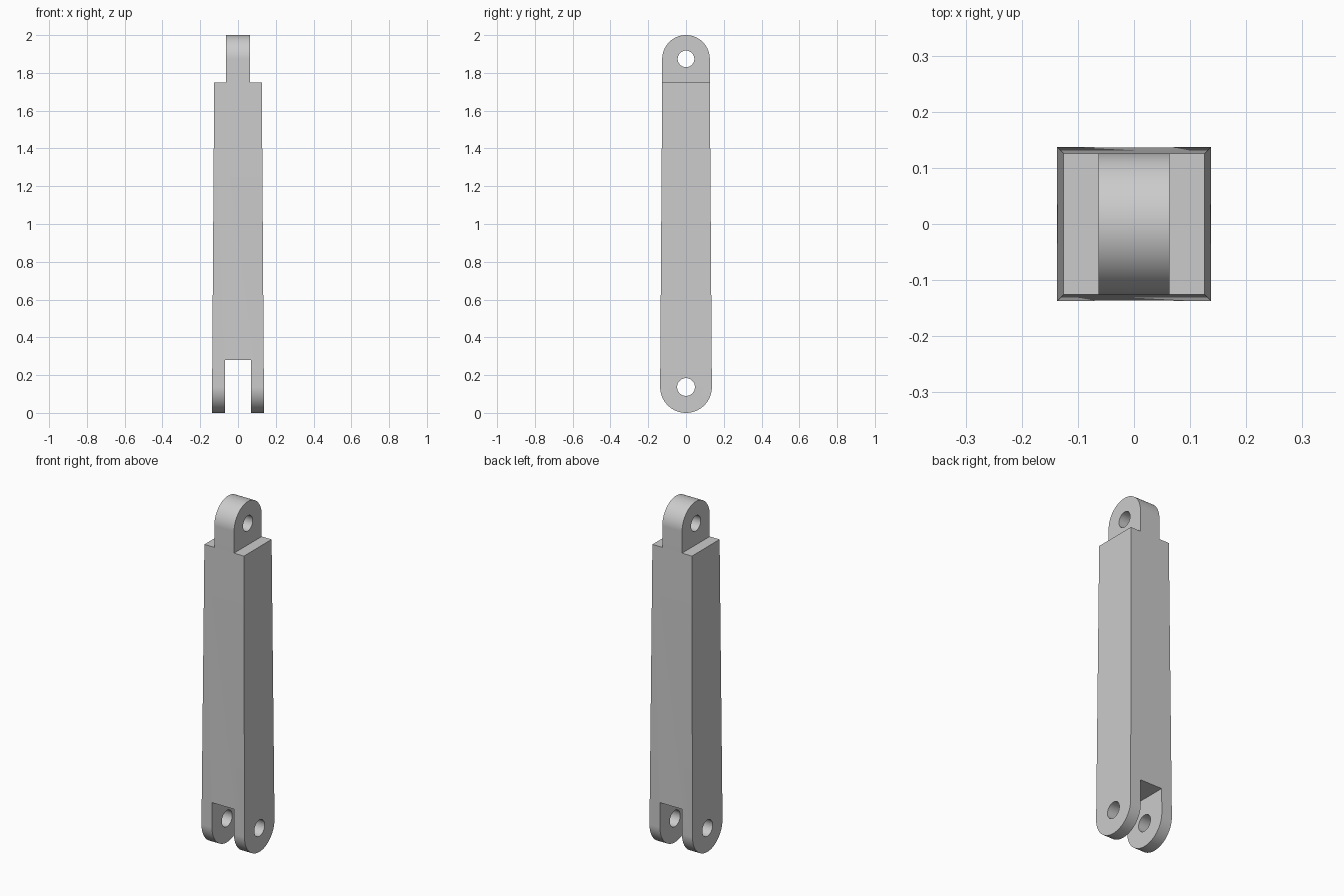
import bpy, bmesh
from math import sin, cos, pi, radians
from mathutils import Matrix

cube = bpy.data.objects.get("Cube")
if cube:
    bpy.data.objects.remove(cube, do_unlink=True)

LOW, HIGH = 0.137, 0.126          # half widths at the fork and at the tongue
LOW_Z, HIGH_Z = LOW, 2 - HIGH     # pin hole heights
SHOULDER = 1.75
SEGMENTS = 64

grey = bpy.data.materials.new("grey")
grey.use_nodes = True
grey.diffuse_color = (0.6, 0.6, 0.6, 1)
grey.node_tree.nodes["Principled BSDF"].inputs["Base Color"].default_value = (0.6, 0.6, 0.6, 1)


def make_object(name, bm):
    bmesh.ops.recalc_face_normals(bm, faces=bm.faces)
    mesh = bpy.data.meshes.new(name)
    bm.to_mesh(mesh)
    bm.free()
    mesh.materials.append(grey)
    obj = bpy.data.objects.new(name, mesh)
    bpy.context.collection.objects.link(obj)
    return obj


def arc(radius, z, start):
    """Half circle of side-profile points (y, z)."""
    return [(radius * cos(start + pi * i / SEGMENTS), z + radius * sin(start + pi * i / SEGMENTS))
            for i in range(SEGMENTS + 1)]


def extrude_profile(points, half):
    """Solid with a side profile, extruded along x."""
    bm = bmesh.new()
    face = bm.faces.new([bm.verts.new((-half, y, z)) for y, z in points])
    new = bmesh.ops.extrude_face_region(bm, geom=[face])["geom"]
    bmesh.ops.translate(bm, verts=[v for v in new if isinstance(v, bmesh.types.BMVert)],
                        vec=(2 * half, 0, 0))
    return bm


def pin_cutter(radius, z):
    bm = bmesh.new()
    bmesh.ops.create_cone(bm, cap_ends=True, segments=SEGMENTS, radius1=radius, radius2=radius,
                          depth=1, matrix=Matrix.Translation((0, 0, z)) @ Matrix.Rotation(pi / 2, 4, "Y"))
    return make_object("pin_cutter", bm)


def cut(obj, cutter):
    mod = obj.modifiers.new("cut", "BOOLEAN")
    mod.operation, mod.solver, mod.object = "DIFFERENCE", "EXACT", cutter
    bpy.context.view_layer.objects.active = obj
    bpy.ops.object.modifier_apply(modifier=mod.name)
    bpy.data.objects.remove(cutter, do_unlink=True)


# Tapered body with a rounded lower end
bm = extrude_profile(arc(LOW, LOW_Z, pi) + [(HIGH, SHOULDER), (-HIGH, SHOULDER)], LOW)
bmesh.ops.bisect_plane(bm, geom=bm.verts[:] + bm.edges[:] + bm.faces[:], dist=1e-5,
                       plane_co=(0, 0, LOW_Z), plane_no=(0, 0, 1))
for v in bm.verts:
    if v.co.z > SHOULDER - 0.01:
        v.co.x *= HIGH / LOW
body = make_object("tapered_body", bm)

# Fork slot and lower pin hole
bm = bmesh.new()
bmesh.ops.create_cube(bm, size=1)
bmesh.ops.scale(bm, verts=bm.verts, vec=(0.14, 1, 0.56))
cut(body, make_object("slot_cutter", bm))
cut(body, pin_cutter(0.047, LOW_Z))

# Rounded tongue with upper pin hole, seated into the body
seat = SHOULDER - 0.02
tongue = make_object("top_tongue", extrude_profile(
    arc(HIGH, HIGH_Z, 0) + [(-HIGH, seat), (HIGH, seat)], 0.063))
cut(tongue, pin_cutter(0.044, HIGH_Z))

# Smooth the round ends and holes, keep the flat edges crisp
for obj in (body, tongue):
    bpy.ops.object.select_all(action="DESELECT")
    obj.select_set(True)
    bpy.context.view_layer.objects.active = obj
    bpy.ops.object.shade_smooth_by_angle(angle=radians(30))
